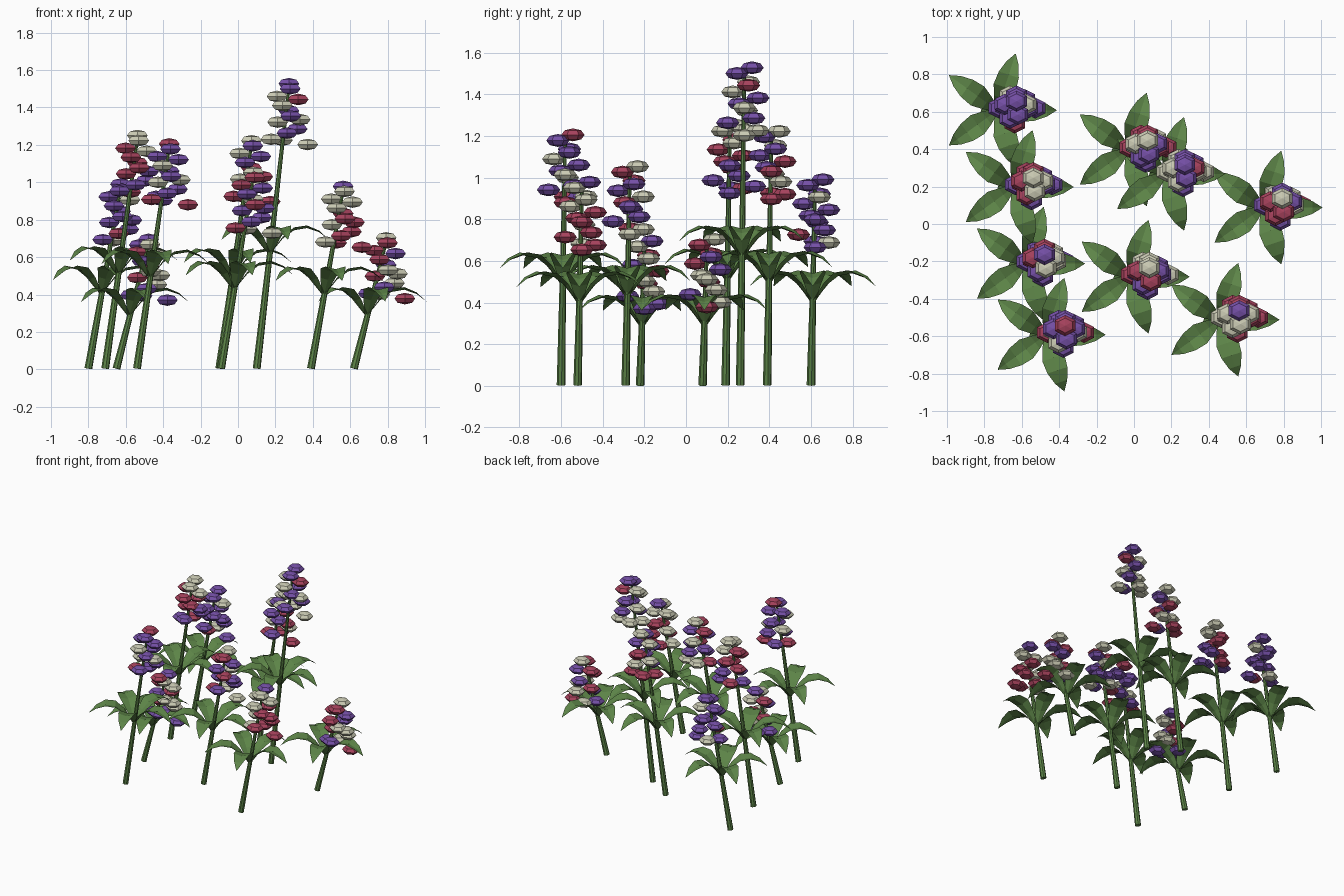
import bpy, bmesh
from math import cos, sin, radians
from mathutils import Vector, Matrix

cube = bpy.data.objects.get("Cube")
if cube:
    bpy.data.objects.remove(cube, do_unlink=True)


def material(name, rgb):
    m = bpy.data.materials.new(name)
    m.use_nodes = True
    m.diffuse_color = (*rgb, 1)
    m.node_tree.nodes["Principled BSDF"].inputs["Base Color"].default_value = (*rgb, 1)
    return m


green = material("leaf green", (0.11, 0.235, 0.065))
petals = [material("purple petal", (0.18, 0.08, 0.39)),
          material("crimson petal", (0.39, 0.055, 0.11)),
          material("cream petal", (0.60, 0.60, 0.46))]


def finish(bm, name, mats):
    mesh = bpy.data.meshes.new(name)
    bm.normal_update()
    bm.to_mesh(mesh)
    bm.free()
    for m in mats:
        mesh.materials.append(m)
    bpy.context.collection.objects.link(bpy.data.objects.new(name, mesh))


# Straight tapered stem leaning towards its flower head
def make_stem(name, foot, tip):
    bm = bmesh.new()
    axis = tip - foot
    place = Matrix.Translation((foot + tip) / 2) @ axis.to_track_quat("Z", "Y").to_matrix().to_4x4()
    bmesh.ops.create_cone(bm, cap_ends=True, segments=8, radius1=0.021, radius2=0.008,
                          depth=axis.length, matrix=place)
    finish(bm, name, [green])


# Whorl of five arching leaves: radius, height, half width along each leaf
LEAF = [(0, 0, 0.012), (0.07, 0.085, 0.042), (0.13, 0.13, 0.062),
        (0.2, 0.142, 0.056), (0.265, 0.12, 0.034), (0.318, 0.08, 0.001)]


def make_leaves(name, center):
    bm = bmesh.new()
    for k in range(5):
        turn = Matrix.Translation(center) @ Matrix.Rotation(radians(72 * k), 4, "Z")
        rows = []
        for r, z, w in LEAF:
            rows.append([bm.verts.new(turn @ Vector((r, side * w, z + abs(side) * w * 0.25)))
                         for side in (-1, 0, 1)])
        for a, b in zip(rows, rows[1:]):
            for i in range(2):
                bm.faces.new((a[i], b[i], b[i + 1], a[i + 1]))
    finish(bm, name, [green])


# Flattened six-sided blossoms, set around the head and widening downwards
BLOSSOMS = [(0, 0.037, 0), (0.007, -0.035, -0.027), (-0.063, 0.02, -0.068),
            (0.05, 0.02, -0.084), (-0.035, -0.055, -0.116), (0, 0.065, -0.145),
            (0.01, -0.025, -0.173), (-0.06, 0.01, -0.205), (0.06, 0, -0.192),
            (-0.01, -0.08, -0.264), (0.044, 0.045, -0.242), (-0.095, 0, -0.297),
            (-0.035, 0.065, -0.302), (0.1, 0, -0.325)]


def make_blossoms(name, top, colours):
    bm = bmesh.new()
    for offset, letter in zip(BLOSSOMS, colours):
        place = Matrix.Translation(top + Vector(offset)) @ Matrix.Diagonal((0.064, 0.056, 0.031, 1))
        new = bmesh.ops.create_uvsphere(bm, u_segments=6, v_segments=4, radius=1, matrix=place)
        for face in {f for v in new["verts"] for f in v.link_faces}:
            face.material_index = "PRC".index(letter)
    finish(bm, name, petals)


# Foot x, foot y, height of the top blossom, blossom colours from the top down
PLANTS = [(-0.80, 0.60, 0.99, "PPPCPPPPPRPPCP"),
          (-0.71, 0.19, 1.25, "CCRCRRRRPPPPRP"),
          (-0.65, -0.22, 0.695, "PCRCPRCRCPCPPP"),
          (-0.54, -0.60, 1.205, "RPPPCPPCCPPRPR"),
          (-0.10, 0.39, 1.222, "CPCPPRPCRPCRRR"),
          (0.10, 0.26, 1.527, "PPCRCPPCCPPCCC"),
          (-0.09, -0.29, 1.053, "CRRPPCRPPPPRCC"),
          (0.39, -0.52, 0.978, "PCCCCRRCRRRCRR"),
          (0.62, 0.08, 0.703, "CRRPRPCRCPCPCR")]

for n, (x, y, top, colours) in enumerate(PLANTS, 1):
    foot = Vector((x, y, 0.004))
    head = Vector((x + 0.172, y + 0.02, top))
    make_stem(f"stem_{n}", foot, head - Vector((0, 0, 0.02)))
    make_leaves(f"leaves_{n}", foot.lerp(head, 0.4))
    make_blossoms(f"blossoms_{n}", head, colours)
